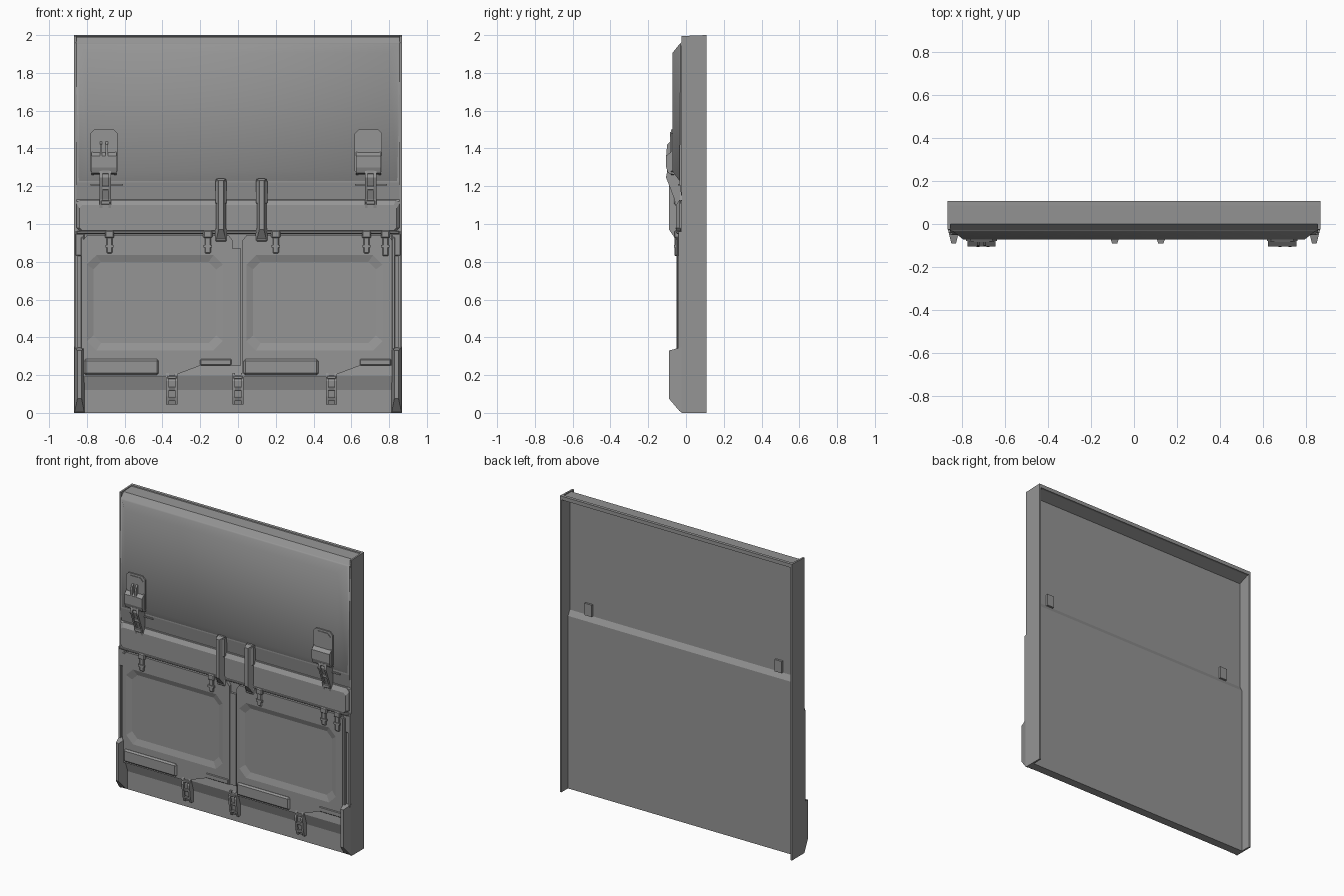
import bpy
import bmesh
import math

cube = bpy.data.objects.get("Cube")
if cube:
    bpy.data.objects.remove(cube, do_unlink=True)

grey = bpy.data.materials.new("painted_grey")
grey.use_nodes = True
tone = (0.3, 0.3, 0.3, 1)
grey.diffuse_color = tone
grey.node_tree.nodes["Principled BSDF"].inputs["Base Color"].default_value = tone


def loft(name, rings, bevel=0):
    """Skin a closed solid through matching rings of points."""
    bm = bmesh.new()
    loops = [[bm.verts.new(p) for p in ring] for ring in rings]
    n = len(loops[0])
    for a, b in zip(loops, loops[1:]):
        for i in range(n):
            j = (i + 1) % n
            bm.faces.new((a[i], a[j], b[j], b[i]))
    bm.faces.new(loops[0])
    bm.faces.new(loops[-1])
    bmesh.ops.recalc_face_normals(bm, faces=bm.faces)
    mesh = bpy.data.meshes.new(name)
    bm.to_mesh(mesh)
    bm.free()
    mesh.materials.append(grey)
    obj = bpy.data.objects.new(name, mesh)
    bpy.context.scene.collection.objects.link(obj)
    if bevel:
        mod = obj.modifiers.new("edge", 'BEVEL')
        mod.width = bevel
        mod.segments = 1
    return obj


def soften(obj, degrees):
    """Smooth shading that keeps the steeper edges sharp."""
    obj.data.shade_smooth()
    obj.data.set_sharp_from_angle(angle=math.radians(degrees))


def rect(x0, x1, z0, z1, y):
    return [(x0, y, z0), (x1, y, z0), (x1, y, z1), (x0, y, z1)]


def octagon(x0, x1, z0, z1, c, y):
    pts = [(x0, z1 - c), (x0 + c, z1), (x1 - c, z1), (x1, z1 - c),
           (x1, z0 + c), (x1 - c, z0), (x0 + c, z0), (x0, z0 + c)]
    return [(x, y, z) for x, z in pts]


def box(name, x0, x1, z0, z1, back, front, bevel=0):
    return loft(name, [rect(x0, x1, z0, z1, back), rect(x0, x1, z0, z1, front)], bevel)


def across(name, profile, x0, x1, bevel=0):
    """Extrude a (y, z) profile along x."""
    return loft(name, [[(x, y, z) for y, z in profile] for x in (x0, x1)], bevel)


# Pressed wall with a low ledge on the back
across("wall_sheet", [
    (-0.02, 0), (-0.017, 0.12), (-0.04, 0.195), (-0.03, 0.26), (-0.03, 0.95),
    (-0.03, 1.12), (-0.022, 1.13), (-0.035, 1.22), (-0.028, 1.95),
    (0.018, 1.95), (0.018, 1.2), (0.038, 1.165), (0.038, 0)], -0.856, 0.856)

# Cross beam with a sloped top
loft("cross_beam", [
    octagon(-0.855, 0.855, 0.96, 1.128, 0.02, -0.02),
    octagon(-0.855, 0.855, 0.96, 1.128, 0.02, -0.035),
    octagon(-0.84, 0.84, 0.965, 1.1, 0.015, -0.052)])

# Top beam, set back between the side walls
across("top_beam", [
    (-0.028, 1.957), (0.0, 1.99), (0.085, 1.994), (0.087, 2.0), (0.108, 2.0),
    (0.108, 1.975), (0.09, 1.978), (0.018, 1.95), (-0.028, 1.945)], -0.86, 0.86)

for s, side in ((-1, "right"), (1, "left")):
    across(side + "_wall", [(-0.025, 0), (0.108, 0), (0.108, 2.0), (-0.025, 1.995)],
           s * 0.855, s * 0.867)
    # Front channel and tapered foot guard
    box(side + "_channel", s * 0.815, s * 0.832, 0.33, 0.93, -0.02, -0.048, 0.004)
    box(side + "_channel_lip", s * 0.848, s * 0.864, 0.33, 0.96, -0.02, -0.04)
    box(side + "_channel_cap", s * 0.812, s * 0.862, 0.83, 0.95, -0.02, -0.042, 0.005)
    loft(side + "_foot_guard", [
        rect(s * 0.812, s * 0.866, 0, 0.35, -0.02),
        rect(s * 0.815, s * 0.864, 0.01, 0.345, -0.035),
        rect(s * 0.828, s * 0.85, 0.075, 0.33, -0.09)])

# Raised upper panel with soft rolled borders
soften(loft("upper_panel", [
    rect(-0.855, 0.855, 1.22, 1.957, -0.02),
    rect(-0.855, 0.855, 1.22, 1.957, -0.03),
    rect(-0.84, 0.84, 1.23, 1.95, -0.036),
    rect(-0.795, 0.795, 1.28, 1.905, -0.072)]), 50)

# Rail below the cross beam
box("door_rail", -0.855, 0.855, 0.948, 0.964, -0.025, -0.052, 0.004)

# Two doors, each with a sunken centre and stepped lower edge
for ox, side in ((0, "right"), (0.845, "left")):
    def outline(y):
        pts = [(-0.82, 0.915), (-0.8, 0.94), (-0.05, 0.94), (-0.03, 0.915),
               (-0.03, 0.25), (-0.2, 0.25), (-0.36, 0.19), (-0.82, 0.19)]
        return [(x + ox, y, z) for x, z in pts]
    loft(side + "_door", [
        outline(-0.025), outline(-0.05),
        octagon(ox - 0.8, ox - 0.08, 0.33, 0.835, 0.05, -0.05),
        octagon(ox - 0.765, ox - 0.115, 0.37, 0.8, 0.04, -0.038)])
    box(side + "_door_long_pad", ox - 0.815, ox - 0.42, 0.2, 0.285, -0.04, -0.062, 0.01)
    box(side + "_door_short_pad", ox - 0.2, ox - 0.035, 0.252, 0.285, -0.04, -0.056, 0.004)
box("centre_post", -0.03, 0.015, 0.25, 0.87, -0.02, -0.044)

# Door hinges, the last one longer
for i, (x, low) in enumerate(((-0.68, 0.845), (-0.16, 0.845), (0.2, 0.845),
                              (0.68, 0.845), (0.78, 0.83))):
    label = "door_hinge_%d" % (i + 1)
    box(label + "_knuckle", x - 0.024, x + 0.024, 0.925, 0.965, -0.03, -0.064, 0.006)
    box(label + "_strap", x - 0.016, x + 0.016, low, 0.935, -0.03, -0.06, 0.005)
    box(label + "_pin", x - 0.022, x + 0.022, 0.875, 0.89, -0.03, -0.064)


def latch(name, x, z0, z1, back, tip, top):
    """Strap latch with two side cheeks, a pull tab and cross pins."""
    h = z1 - z0
    profile = [(back, z0), (tip, z0), (tip - 0.012, z0 + h * 0.25),
               (top, z0 + h * 0.75), (top + 0.012, z1), (back, z1)]
    for s in (-1, 1):
        across(name + "_cheek", profile, x + s * 0.016, x + s * 0.03)
    inner = [(back if y == back else y + 0.012, z) for y, z in profile]
    across(name + "_tab", inner, x - 0.017, x + 0.017)
    for f in (0.12, 0.45, 0.82):
        box(name + "_pin", x - 0.024, x + 0.024, z0 + h * f, z0 + h * (f + 0.1),
            back, tip + (top - tip) * f - 0.004, 0.003)


# Lower latches
for i, x in enumerate((-0.35, 0.0, 0.495)):
    latch("lower_latch_%d" % (i + 1), x, 0.045, 0.21, -0.015, -0.04, -0.062)

# Upper hasps with plates, wedge housings and straps
for s, side in ((-1, "right"), (1, "left")):
    c = 0.69 if s > 0 else -0.71
    for part, grow, front in (("rim", 0.0, -0.08), ("plate", 0.014, -0.084)):
        loft(side + "_hasp_" + part, [
            octagon(c - 0.072 + grow, c + 0.072 - grow, 1.26 + grow, 1.5 - grow, 0.02, y)
            for y in (-0.06, front)])
    across(side + "_hasp_housing", [
        (-0.06, 1.26), (-0.095, 1.27), (-0.105, 1.3), (-0.105, 1.36), (-0.06, 1.4)],
        c - 0.066, c + 0.066)
    latch(side + "_hasp_strap", s * 0.702, 1.075, 1.305, -0.03, -0.05, -0.106)
    box(side + "_hasp_ledge", c - 0.07, c + 0.1, 1.205, 1.213, -0.025, -0.042)
    # Reverse side bracket
    box(side + "_back_bracket", s * 0.71 - 0.026, s * 0.71 + 0.026, 1.2, 1.28,
        0.01, 0.032)
for x in (-0.725, -0.695):
    across("hasp_prong", [(-0.08, 1.35), (-0.105, 1.36), (-0.1, 1.42), (-0.08, 1.44)],
           x - 0.006, x + 0.006)

# Pair of tapered grab handles over the cross beam
for x, side in ((-0.09, "right"), (0.125, "left")):
    loft(side + "_handle", [
        rect(x - 0.028, x + 0.028, 0.91, 1.24, -0.03),
        rect(x - 0.025, x + 0.025, 0.92, 1.238, -0.055),
        rect(x - 0.012, x + 0.012, 0.97, 1.23, -0.09)])
    box(side + "_handle_foot", x - 0.032, x + 0.032, 0.905, 0.985, -0.03, -0.056, 0.008)
    box(side + "_handle_head", x - 0.03, x + 0.03, 1.1, 1.24, -0.03, -0.07, 0.012)
